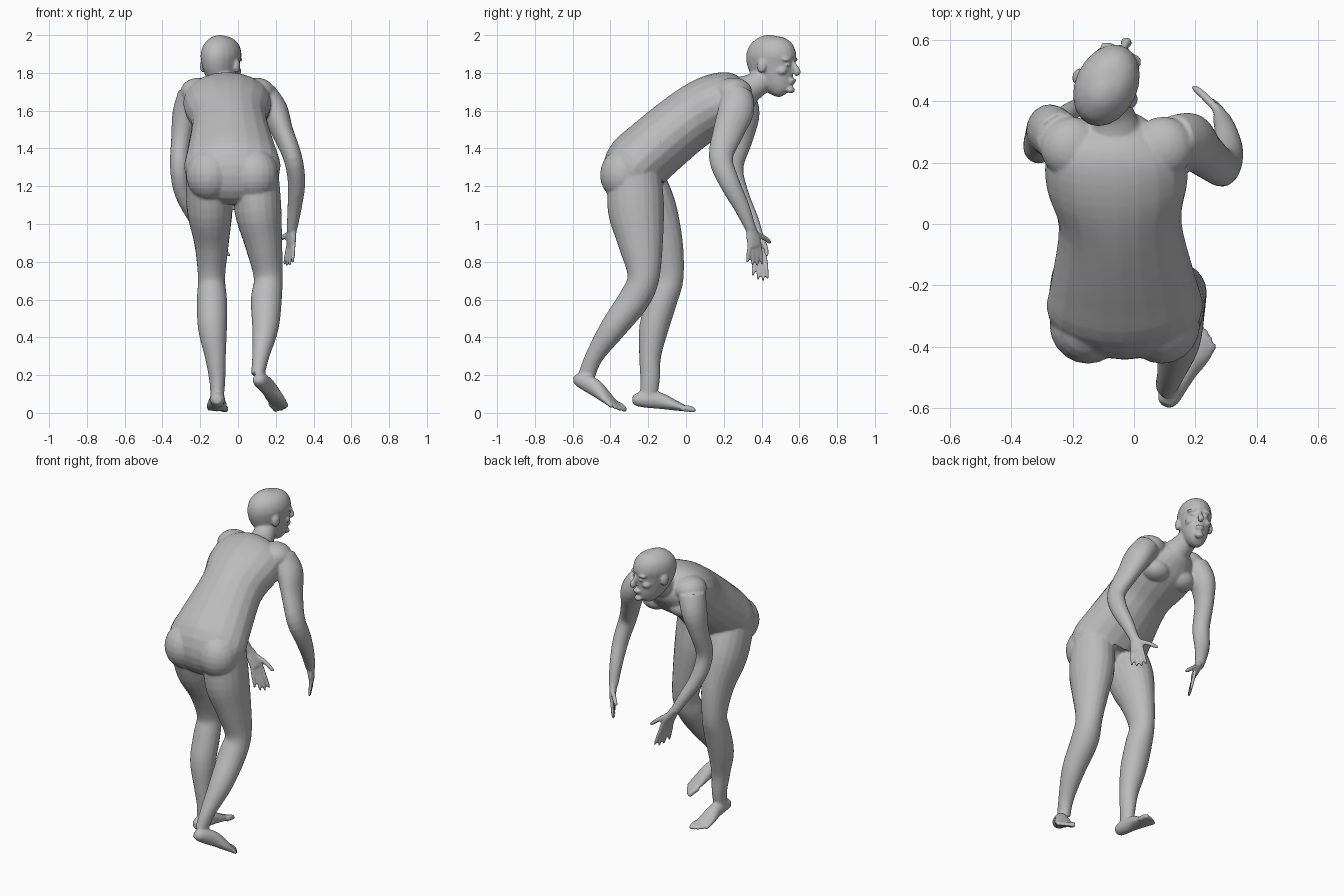
import bpy
import bmesh
from math import cos, sin, pi, radians
from mathutils import Vector, Matrix

cube = bpy.data.objects.get("Cube")
if cube:
    bpy.data.objects.remove(cube)

SIDES = 20
SMOOTH_STEPS = 4
X_AXIS = Vector((1, 0, 0))
UP = Vector((0, 0, 1))
body_mesh = bmesh.new()


def spline(a, b, c, d, t):
    """Catmull-Rom blend of four stations."""
    return [(2 * q + (r - p) * t + (2 * p - 5 * q + 4 * r - s) * t * t
             + (3 * q - p - 3 * r + s) * t ** 3) / 2 for p, q, r, s in zip(a, b, c, d)]


def loft(stations, lateral=X_AXIS, matrix=Matrix()):
    """Closed tube through oval stations: x, y, z, half width, half depth."""
    rows = [stations[0], *stations, stations[-1]]
    path = [spline(*rows[i:i + 4], step / SMOOTH_STEPS)
            for i in range(len(stations) - 1) for step in range(SMOOTH_STEPS)]
    path.append(stations[-1])
    centres = [Vector(row[:3]) for row in path]
    last = len(path) - 1
    rings = []
    for i, row in enumerate(path):
        along = (centres[min(i + 1, last)] - centres[max(i - 1, 0)]).normalized()
        side = (lateral - along * lateral.dot(along)).normalized()
        front = along.cross(side)
        ring = []
        for k in range(SIDES):
            angle = 2 * pi * k / SIDES
            point = centres[i] + side * row[3] * cos(angle) + front * row[4] * sin(angle)
            ring.append(body_mesh.verts.new(matrix @ point))
        rings.append(ring)
    for low, high in zip(rings, rings[1:]):
        for k in range(SIDES):
            n = (k + 1) % SIDES
            body_mesh.faces.new((low[k], low[n], high[n], high[k]))
    body_mesh.faces.new(rings[0][::-1])
    body_mesh.faces.new(rings[-1])


def blob(centre, size, matrix=Matrix()):
    """Ellipsoid."""
    place = matrix @ Matrix.Translation(centre) @ Matrix.Diagonal((*size, 1))
    bmesh.ops.create_uvsphere(body_mesh, u_segments=SIDES, v_segments=12, radius=1, matrix=place)


def digit(start, end, radius, bend=Vector()):
    """Finger or toe with a rounded tip."""
    middle = start.lerp(end, .5) + bend
    tip = start.lerp(end, .9)
    loft([(*start, radius, radius), (*middle, radius, radius),
          (*tip, radius * .8, radius * .8), (*end, radius * .3, radius * .3)],
         lateral=Vector((.6, .8, .1)))


def hand(wrist, knuckles, tips, spread, thumb_tip):
    wrist, knuckles, tips, thumb_tip = map(Vector, (wrist, knuckles, tips, thumb_tip))
    spread = Vector(spread).normalized()
    middle = wrist.lerp(knuckles, .55)
    loft([(*wrist, .028, .024), (*middle, .04, .02), (*knuckles, .042, .014)], spread)
    for offset, reach in ((-1.5, .82), (-.5, .96), (.5, 1), (1.5, .92)):
        start = knuckles.lerp(wrist, .1) + spread * offset * .021
        end = knuckles.lerp(tips, reach) + spread * offset * .03
        digit(start, end, .0105)
    digit(wrist.lerp(knuckles, .3) + spread * .02, thumb_tip, .0135, spread * .008)


def foot(heel, toe, outward):
    heel, toe = Vector(heel), Vector(toe)
    forward = toe - heel
    side = forward.cross(UP).normalized()
    normal = side.cross(forward).normalized()

    def at(along, height, across=0):
        return heel + forward * along + normal * height + side * across * outward

    loft([(*at(.01, .035), .02, .02), (*at(.08, .038), .036, .035), (*at(.22, .045), .04, .045),
          (*at(.42, .045, .003), .042, .044), (*at(.65, .03, .005), .053, .029),
          (*at(.84, .017, .006), .054, .015)], side)
    for n in range(5):
        across = -.038 + n * .021
        digit(at(.78, .017, across), at(1 - n * n * .008, .013, across),
              .017 if n == 0 else .012, normal * .004)


# Torso, leaning forward from the hips
loft([(-.03, -.25, 1.14, .13, .07), (-.03, -.28, 1.2, .22, .14), (-.03, -.27, 1.3, .255, .17),
      (-.035, -.18, 1.39, .235, .17), (-.045, 0, 1.54, .2, .165), (-.055, .13, 1.62, .23, .165),
      (-.06, .24, 1.67, .22, .145), (-.06, .31, 1.7, .13, .1), (-.06, .34, 1.72, .06, .06)])
for mirror in (-1, 1):
    blob((-.03 + mirror * .12, -.33, 1.26), (.125, .125, .14))
    blob((-.055 + mirror * .095, .25, 1.57), (.09, .08, .065))
    blob((-.055 + mirror * .15, .25, 1.7), (.1, .1, .075))

# Neck
loft([(-.06, .28, 1.69, .1, .09), (-.07, .36, 1.73, .07, .07),
      (-.08, .42, 1.78, .06, .065), (-.085, .45, 1.83, .06, .06)])

# Legs and feet
loft([(.095, -.27, 1.27, .12, .14), (.105, -.265, 1.08, .125, .15), (.135, -.24, .9, .1, .12),
      (.16, -.225, .72, .077, .085), (.15, -.275, .6, .082, .083), (.145, -.385, .45, .07, .07),
      (.12, -.485, .3, .045, .048), (.105, -.525, .2, .036, .045)])
foot((.09, -.605, .155), (.235, -.34, 0), 1)
loft([(-.155, -.27, 1.27, .12, .14), (-.15, -.2, 1.08, .122, .15), (-.14, -.13, .9, .092, .115),
      (-.14, -.095, .72, .072, .083), (-.138, -.125, .6, .08, .08), (-.135, -.17, .45, .077, .078),
      (-.12, -.19, .3, .056, .058), (-.11, -.19, .18, .043, .052), (-.11, -.2, .08, .035, .045)])
foot((-.11, -.29, .035), (-.105, .05, 0), -1)

# Arms and hands
loft([(.13, .27, 1.68, .08, .085), (.19, .265, 1.6, .075, .095), (.235, .225, 1.49, .058, .082),
      (.29, .185, 1.35, .05, .064), (.31, .23, 1.22, .046, .054), (.3, .295, 1.09, .038, .042),
      (.285, .345, .97, .028, .028)])
hand((.285, .345, .98), (.28, .365, .88), (.265, .365, .775), (-.45, .85, 0), (.19, .45, .9))
loft([(-.24, .28, 1.68, .08, .085), (-.275, .305, 1.58, .073, .085), (-.3, .29, 1.45, .054, .064),
      (-.31, .25, 1.3, .05, .054), (-.29, .285, 1.16, .045, .047), (-.225, .35, 1.02, .034, .036),
      (-.185, .38, .94, .027, .028)])
hand((-.185, .38, .95), (-.135, .39, .85), (-.095, .395, .695), (.5, .85, 0), (-.04, .43, .83))

# Head, turned to one side
head = Matrix.Translation((-.09, .45, 0)) @ Matrix.Rotation(radians(-25), 4, 'Z')
loft([(0, .08, 1.69, .025, .03), (0, .07, 1.705, .045, .055), (0, .05, 1.74, .065, .083),
      (0, .025, 1.79, .08, .112), (0, .005, 1.85, .094, .135), (0, 0, 1.9, .101, .138),
      (0, -.005, 1.95, .087, .118), (0, -.008, 1.985, .052, .072), (0, -.008, 2, .012, .015)],
     matrix=head)
loft([(0, .125, 1.865, .01, .01), (0, .143, 1.83, .012, .014), (0, .155, 1.805, .019, .018),
      (0, .14, 1.79, .013, .01)], matrix=head)
blob((0, .128, 1.762), (.028, .017, .009), head)
blob((0, .122, 1.748), (.024, .017, .009), head)
blob((0, .115, 1.71), (.028, .022, .018), head)
for mirror in (-1, 1):
    blob((mirror * .04, .112, 1.87), (.035, .022, .011), head)
    blob((mirror * .036, .115, 1.842), (.018, .014, .009), head)
    blob((mirror * .05, .085, 1.81), (.028, .03, .022), head)
    blob((mirror * .1, -.01, 1.835), (.014, .026, .036), head)

# Fuse the parts into one skin
mesh = bpy.data.meshes.new("human_body")
bmesh.ops.recalc_face_normals(body_mesh, faces=body_mesh.faces)
body_mesh.to_mesh(mesh)
body_mesh.free()
body = bpy.data.objects.new("human_body", mesh)
bpy.context.collection.objects.link(body)
remesh = body.modifiers.new("fuse", 'REMESH')
remesh.mode = 'VOXEL'
remesh.voxel_size = .007
remesh.use_smooth_shade = True
soften = body.modifiers.new("soften", 'SMOOTH')
soften.factor = .5
soften.iterations = 5
reduce = body.modifiers.new("reduce", 'DECIMATE')
reduce.ratio = .3

# Plain grey skin
skin = bpy.data.materials.new("grey_skin")
skin.use_nodes = True
grey = (.5, .5, .5, 1)
skin.diffuse_color = grey
skin.node_tree.nodes["Principled BSDF"].inputs["Base Color"].default_value = grey
mesh.materials.append(skin)
